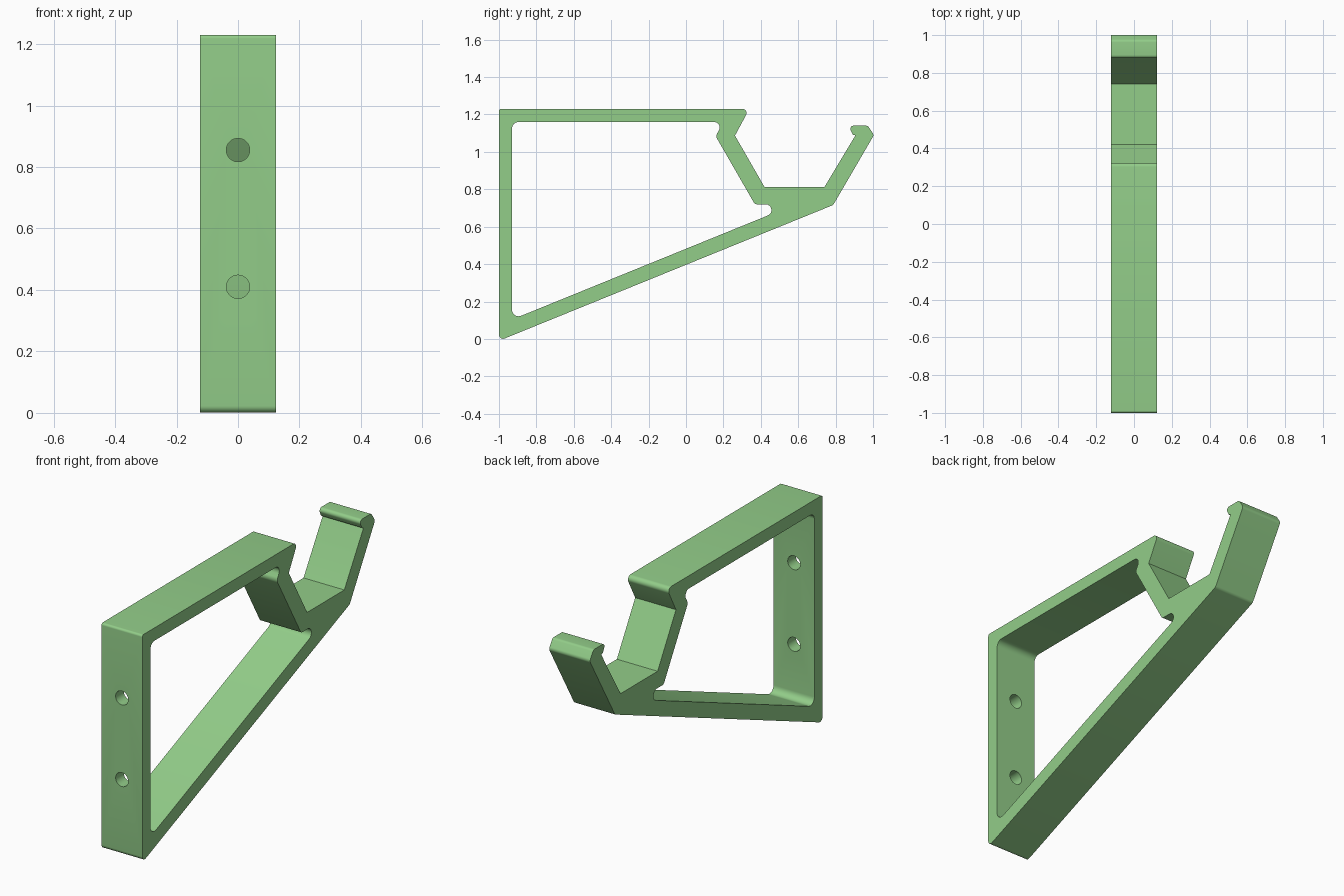
import bpy, bmesh, math
from mathutils import Vector

if "Cube" in bpy.data.objects:
    bpy.data.objects.remove(bpy.data.objects["Cube"])

HALF_W = 0.123

# Profiles in the side plane: (y, z, fillet radius)
OUTER = [(-1, -0.01, 0.022), (0.787, 0.716, 0.025), (1.005, 1.09, 0.02), (0.972, 1.14, 0.018),
         (0.868, 1.14, 0.02), (0.893, 1.09, 0.02), (0.907, 1.09, 0.008), (0.74, 0.812, 0),
         (0.42, 0.812, 0), (0.262, 1.087, 0), (0.339, 1.23, 0.022), (-1, 1.23, 0.012)]
INNER = [(-0.93, 1.16, 0.035), (0.203, 1.16, 0.03), (0.158, 1.085, 0.03),
         (0.368, 0.72, 0.02), (0.585, 0.72, 0.033), (-0.93, 0.104, 0.035)]


def rounded(points, steps=8):
    """Round each corner of a closed polygon with its own radius."""
    out = []
    for i, (y, z, r) in enumerate(points):
        p = Vector((y, z))
        if r == 0:
            out.append(p)
            continue
        a = (Vector(points[i - 1][:2]) - p).normalized()
        b = (Vector(points[(i + 1) % len(points)][:2]) - p).normalized()
        half = a.angle(b) / 2
        limit = 0.49 * min((Vector(points[i - 1][:2]) - p).length,
                           (Vector(points[(i + 1) % len(points)][:2]) - p).length)
        if i == 4 and points is INNER or i == 1 and points is INNER:
            limit *= 1.5
        t = min(r / math.tan(half), limit)
        r = t * math.tan(half)
        c = p + (a + b).normalized() * (r / math.sin(half))
        s, e = p + a * t - c, p + b * t - c
        sweep = s.angle(e)
        for k in range(steps + 1):
            f = k / steps
            out.append(c + (s * math.sin((1 - f) * sweep) + e * math.sin(f * sweep)) / math.sin(sweep))
    return out


# Bracket body: frame with hook, extruded across the width
bm = bmesh.new()
edges = []
for loop in (OUTER, INNER):
    vs = [bm.verts.new((-HALF_W, p.x, p.y)) for p in rounded(loop)]
    edges += [bm.edges.new((vs[i - 1], vs[i])) for i in range(len(vs))]
bmesh.ops.triangle_fill(bm, edges=edges, use_beauty=True, normal=(-1, 0, 0))
ext = bmesh.ops.extrude_face_region(bm, geom=bm.faces[:], use_keep_orig=True)
moved = [g for g in ext["geom"] if isinstance(g, bmesh.types.BMVert)]
bmesh.ops.translate(bm, verts=moved, vec=(2 * HALF_W, 0, 0))
bmesh.ops.recalc_face_normals(bm, faces=bm.faces[:])
mesh = bpy.data.meshes.new("wall_bracket")
bm.to_mesh(mesh)
bm.free()
bracket = bpy.data.objects.new("wall_bracket", mesh)
bpy.context.collection.objects.link(bracket)

green = bpy.data.materials.new("light green")
green.diffuse_color = (0.29, 0.61, 0.25, 1)
green.use_nodes = True
green.node_tree.nodes["Principled BSDF"].inputs["Base Color"].default_value = green.diffuse_color
mesh.materials.append(green)

# Two screw holes through the wall plate
bpy.context.view_layer.objects.active = bracket
for z in (0.41, 0.855):
    bpy.ops.mesh.primitive_cylinder_add(vertices=40, radius=0.038, depth=0.2,
                                        location=(0, -0.965, z), rotation=(math.pi / 2, 0, 0))
    cutter = bpy.context.object
    cutter.name = "screw_hole_cutter"
    cutter.hide_render = True
    bpy.context.view_layer.objects.active = bracket
    mod = bracket.modifiers.new("screw_hole", 'BOOLEAN')
    mod.object = cutter
    mod.solver = 'EXACT'
    bpy.ops.object.modifier_apply(modifier=mod.name)
    bpy.data.objects.remove(cutter)

bpy.ops.object.select_all(action='DESELECT')
bracket.select_set(True)
bpy.context.view_layer.objects.active = bracket
bpy.ops.object.shade_smooth_by_angle(angle=math.radians(30))
